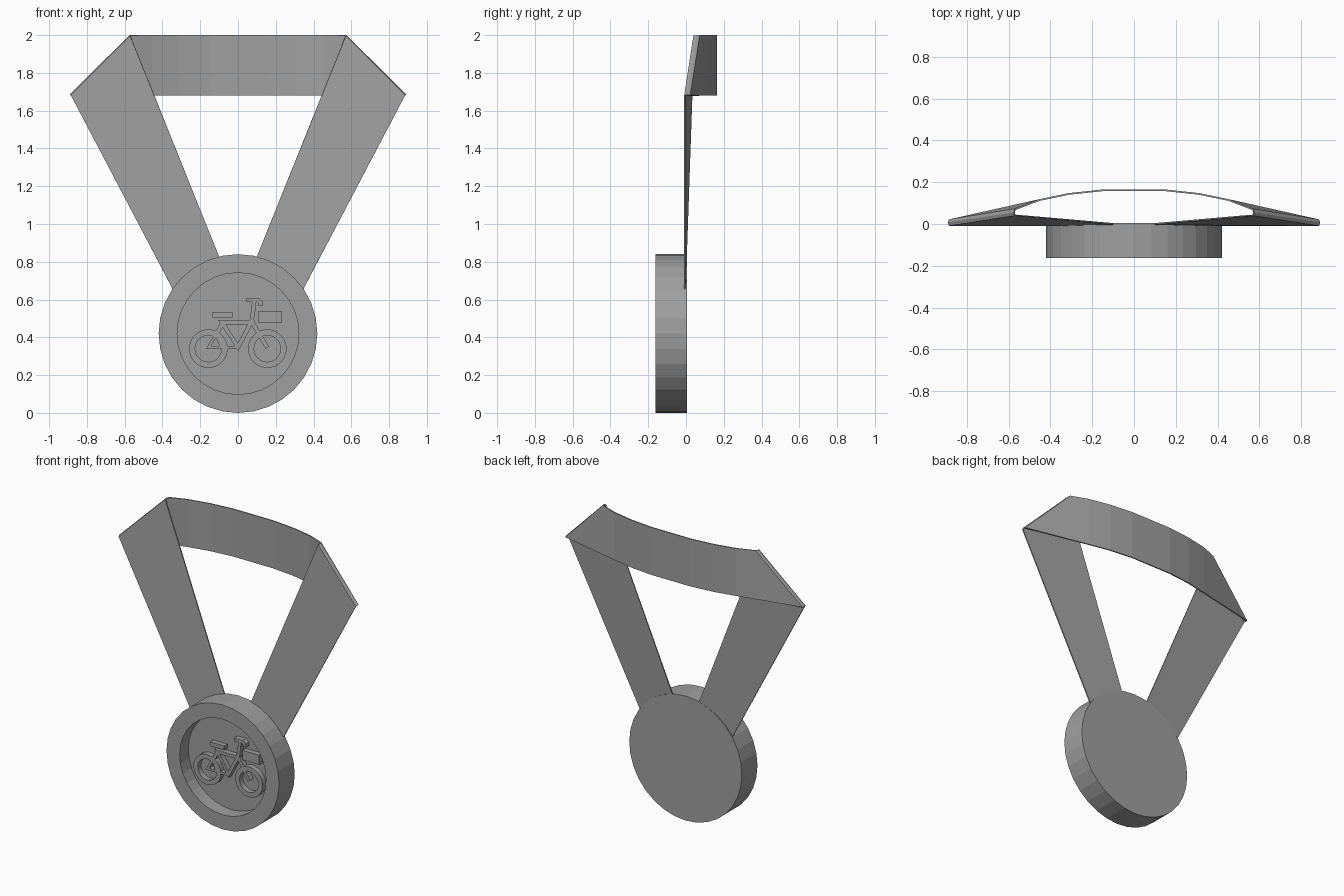
import bpy, bmesh, math
from mathutils import Vector

if "Cube" in bpy.data.objects:
    bpy.data.objects.remove(bpy.data.objects["Cube"])

GREY = (0.35, 0.35, 0.35, 1)
grey = bpy.data.materials.new("plain grey")
grey.use_nodes = True
grey.diffuse_color = GREY
grey.node_tree.nodes["Principled BSDF"].inputs["Base Color"].default_value = GREY

MEDAL_Z = 0.42
FLOOR_Y = -0.07
RELIEF_Y = -0.105


def finish(name, bm):
    bmesh.ops.recalc_face_normals(bm, faces=bm.faces[:])
    mesh = bpy.data.meshes.new(name)
    bm.to_mesh(mesh)
    bm.free()
    mesh.materials.append(grey)
    obj = bpy.data.objects.new(name, mesh)
    bpy.context.collection.objects.link(obj)
    return obj


def strip(name, points, width=0.022, closed=False):
    """Raised bar of constant width that follows x, z points with mitred corners."""
    pts = [Vector(p) for p in points]
    n = len(pts)
    bm = bmesh.new()
    sections = []
    for i, p in enumerate(pts):
        before = pts[i - 1] if closed or i > 0 else None
        after = pts[(i + 1) % n] if closed or i < n - 1 else None
        a = (p - before).normalized() if before else (after - p).normalized()
        b = (after - p).normalized() if after else a
        na, nb = Vector((-a.y, a.x)), Vector((-b.y, b.x))
        side = (na + nb).normalized()
        side *= width / 2 / max(side.dot(na), 0.4)
        sections.append([bm.verts.new((q.x, y, q.y)) for q, y in (
            (p + side, RELIEF_Y), (p - side, RELIEF_Y),
            (p - side, FLOOR_Y), (p + side, FLOOR_Y))])
    for i in range(n if closed else n - 1):
        s, t = sections[i], sections[(i + 1) % n]
        for k in range(4):
            m = (k + 1) % 4
            bm.faces.new((s[k], s[m], t[m], t[k]))
    if not closed:
        bm.faces.new(sections[0])
        bm.faces.new(sections[-1])
    return finish(name, bm)


def circle(x, z, r, n=32):
    return [(x + r * math.cos(math.tau * i / n), z + r * math.sin(math.tau * i / n))
            for i in range(n)]


# Medal disc with a recessed front, turned around the y axis
bm = bmesh.new()
profile = [(0, 0.005), (0.42, 0.005), (0.42, -0.162), (0.322, -0.162),
           (0.322, FLOOR_Y), (0, FLOOR_Y)]
verts = [bm.verts.new((r, y, MEDAL_Z)) for r, y in profile]
edges = [bm.edges.new(pair) for pair in zip(verts, verts[1:])]
bmesh.ops.spin(bm, geom=verts + edges, cent=(0, 0, MEDAL_Z), axis=(0, 1, 0),
               angle=math.tau, steps=32)
bmesh.ops.remove_doubles(bm, verts=bm.verts[:], dist=0.0005)
finish("medal_disc", bm)

# Bicycle relief: wheels
for label, x in (("rear", -0.157), ("front", 0.155)):
    strip(label + "_wheel", circle(x, 0.34, 0.086), 0.032, True)

# Bicycle relief: frame, stays, fork and handlebar
strip("main_frame", [(-0.085, 0.48), (0.07, 0.48), (0.0, 0.348)], closed=True)
strip("rear_triangle", [(-0.157, 0.345), (-0.115, 0.415), (-0.085, 0.345)], 0.016, True)
strip("seat_stay", [(-0.115, 0.415), (-0.08, 0.48)])
strip("chain_stay", [(-0.09, 0.345), (0.0, 0.345)], 0.016)
strip("fork", [(0.155, 0.345), (0.072, 0.485), (0.082, 0.55), (0.085, 0.6)])
strip("handlebar", [(0.045, 0.597), (0.105, 0.597), (0.12, 0.585), (0.12, 0.565)])

# Bicycle relief: saddle and basket
strip("saddle", [(-0.135, 0.519), (-0.03, 0.519)], 0.028)
strip("basket", [(0.108, 0.508), (0.232, 0.508)], 0.065)

# Ribbon: pairs of inner and outer edge points from one strap end to the band middle
half = [
    ((0.095, 0.0, 0.815), (0.343, -0.006, 0.65)),
    ((0.57, 0.042, 1.995), (0.884, -0.006, 1.68)),
    ((0.573, 0.055, 1.996), (0.888, 0.008, 1.682)),
    ((0.568, 0.07, 2.0), (0.882, 0.02, 1.68)),
]
half += [((x, y, 2.0), (x, y, 1.68)) for x, y in ((0.455, 0.114), (0.31, 0.144), (0.15, 0.161))]
mirrored = [tuple((-x, y, z) for x, y, z in pair) for pair in reversed(half)]
bm = bmesh.new()
rows = [[bm.verts.new(p) for p in pair] for pair in half + mirrored]
for (a, b), (c, d) in zip(rows, rows[1:]):
    bm.faces.new((a, b, d, c))
ribbon = finish("neck_ribbon", bm)
thick = ribbon.modifiers.new("thickness", "SOLIDIFY")
thick.thickness = 0.008
thick.offset = 0
